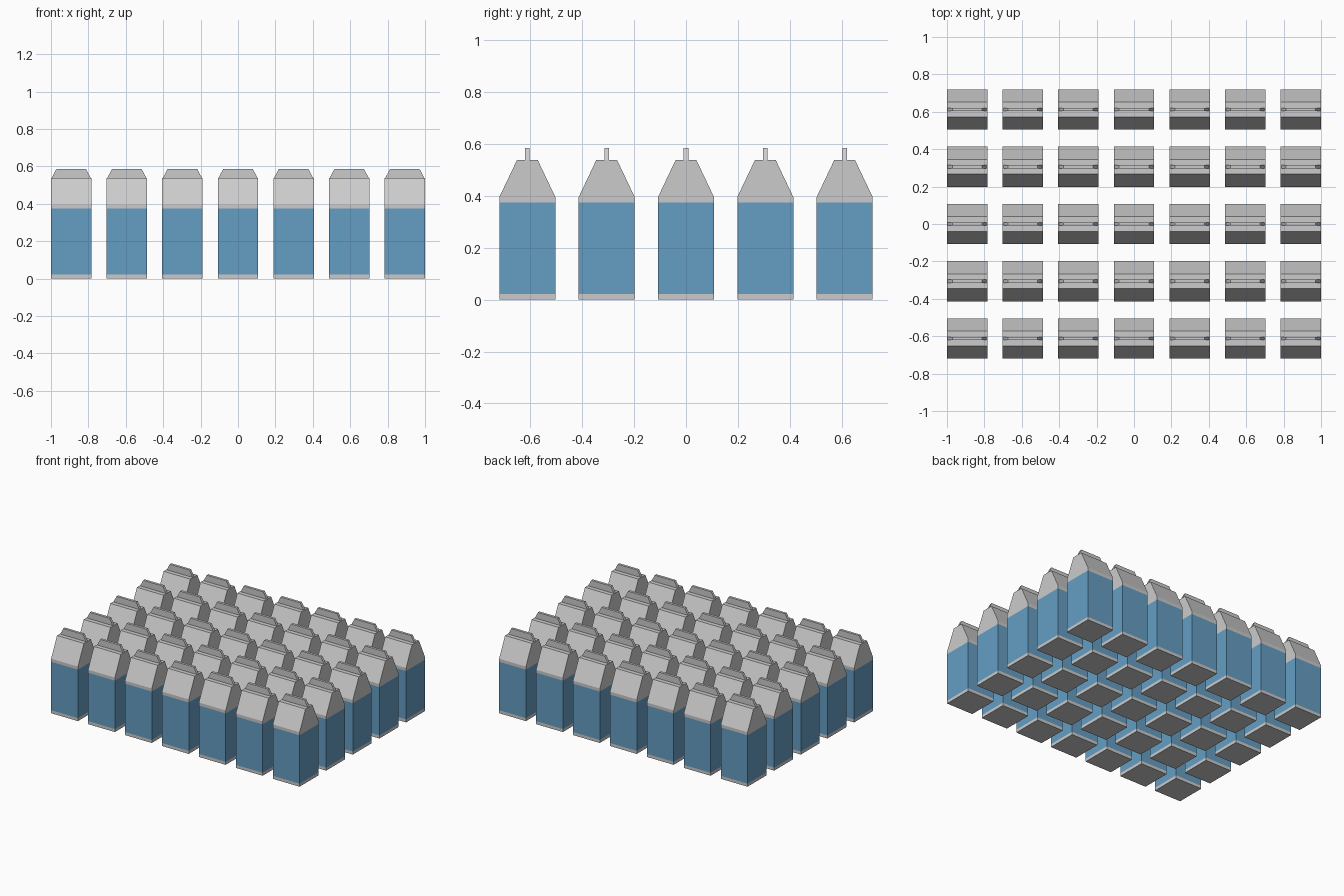
import bpy

if "Cube" in bpy.data.objects:
    bpy.data.objects.remove(bpy.data.objects["Cube"])

COLS, ROWS = 7, 5
H = 0.108                      # half width of one carton
PITCH_X, PITCH_Y = 0.2973, 0.306


def loft(name, rings, cap_bottom=False, cap_top=False, mat=None):
    """Stack rectangular rings (half_x, half_y, z) into one flat-sided mesh."""
    verts, faces = [], []
    for hx, hy, z in rings:
        verts += [(-hx, -hy, z), (hx, -hy, z), (hx, hy, z), (-hx, hy, z)]
    for r in range(len(rings) - 1):
        for i in range(4):
            a, b = r * 4 + i, r * 4 + (i + 1) % 4
            faces.append((a, b, b + 4, a + 4))
    if cap_bottom:
        faces.append((3, 2, 1, 0))
    if cap_top:
        n = len(verts) - 4
        faces.append((n, n + 1, n + 2, n + 3))
    mesh = bpy.data.meshes.new(name)
    mesh.from_pydata(verts, [], faces)
    if mat:
        mesh.materials.append(mat)
    return mesh


blue = bpy.data.materials.new("blue_print")
blue.diffuse_color = (0.13, 0.34, 0.55, 1)
blue.use_nodes = True
blue.node_tree.nodes["Principled BSDF"].inputs["Base Color"].default_value = blue.diffuse_color

parts = [
    # plain strip and floor of the carton
    loft("carton_base", [(H, H, 0), (H, H, 0.022)], cap_bottom=True),
    # printed blue band
    loft("carton_body", [(H, H, 0.022), (H, H, 0.374)], mat=blue),
    # gable: slopes at front and back, straight ends
    loft("carton_gable", [(H, H, 0.374), (H, H, 0.396), (H, 0.04, 0.539)], cap_top=True),
    # sealed fin with slanted ends
    loft("carton_fin", [(0.104, 0.009, 0.539), (0.079, 0.009, 0.586)], cap_top=True),
]

# grid of cartons sharing the part meshes
for c in range(COLS):
    for r in range(ROWS):
        x = (c - (COLS - 1) / 2) * PITCH_X
        y = (r - (ROWS - 1) / 2) * PITCH_Y
        for mesh in parts:
            obj = bpy.data.objects.new(f"{mesh.name}_{c + 1}_{r + 1}", mesh)
            obj.location = (x, y, 0)
            bpy.context.collection.objects.link(obj)
